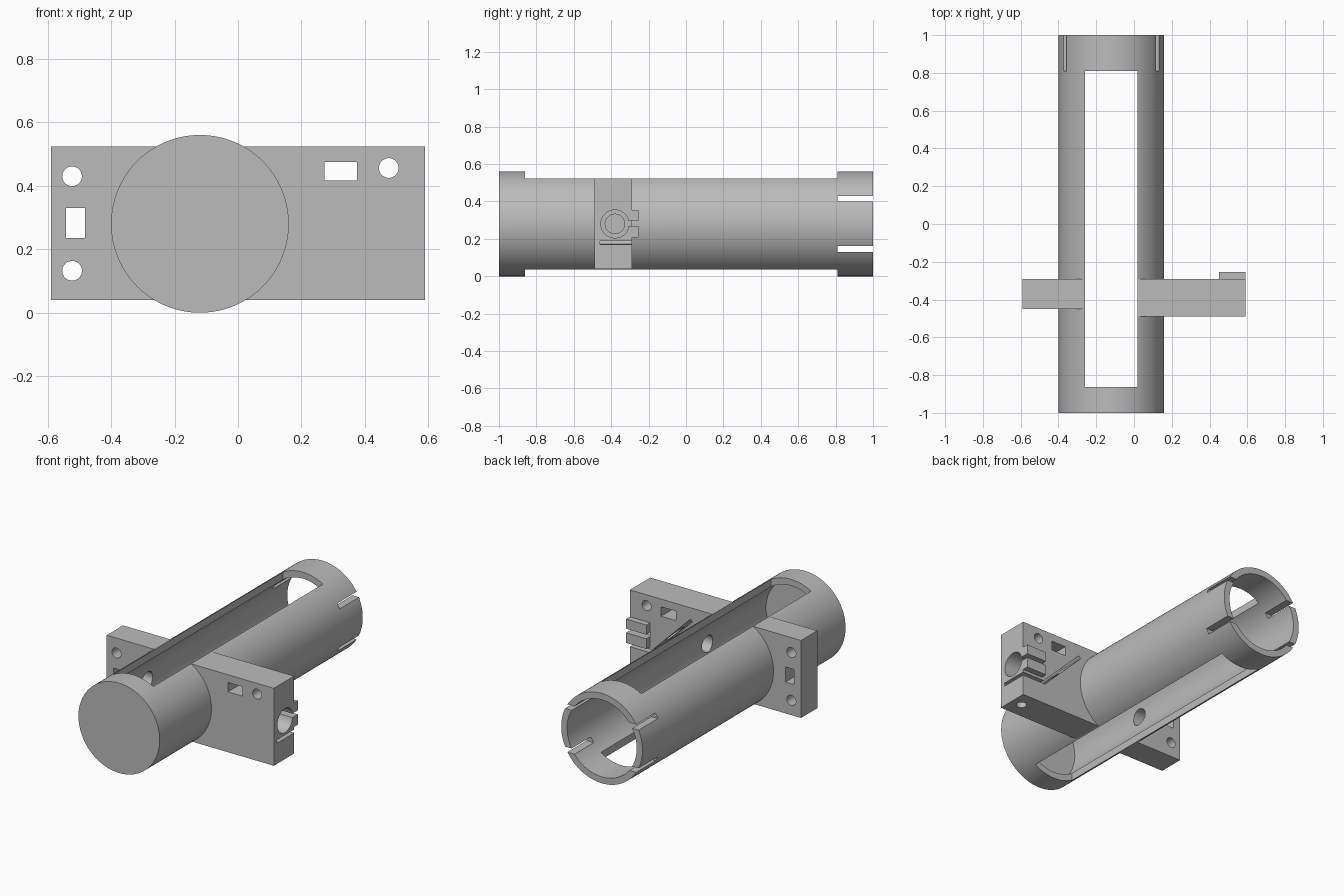
import bpy, math
from mathutils import Vector

cube = bpy.data.objects.get("Cube")
if cube:
    bpy.data.objects.remove(cube, do_unlink=True)

grey = bpy.data.materials.new("plain grey")
grey.use_nodes = True
COLOUR = (0.5, 0.5, 0.5, 1)
grey.diffuse_color = COLOUR
grey.node_tree.nodes["Principled BSDF"].inputs["Base Color"].default_value = COLOUR

CX, CZ, R, BORE = -0.12, 0.28, 0.28, 0.24    # tube axis and radii
ROD_Y = -0.38                                # cross rod position
BACK = -0.29                                 # back face of the side blocks


def box(name, x, y, z):
    """Box from (min, max) ranges."""
    bpy.ops.mesh.primitive_cube_add(size=1)
    ob = bpy.context.object
    ob.name = name
    for v in ob.data.vertices:
        v.co = Vector([r[0] if c < 0 else r[1] for c, r in zip(v.co, (x, y, z))])
    return ob


def rod(name, radius, start, end, sides=48):
    """Cylinder between two points."""
    a, b = Vector(start), Vector(end)
    bpy.ops.mesh.primitive_cylinder_add(vertices=sides, radius=radius, depth=(b - a).length,
                                        location=(a + b) / 2)
    ob = bpy.context.object
    ob.name = name
    ob.rotation_euler = (b - a).to_track_quat('Z', 'Y').to_euler()
    bpy.ops.object.transform_apply(location=True, rotation=True, scale=True)
    return ob


def cut(target, cutters):
    """Subtract each cutter, then discard it."""
    for c in cutters:
        c.hide_render = True
        bpy.ops.object.select_all(action='DESELECT')
        bpy.context.view_layer.objects.active = target
        target.select_set(True)
        mod = target.modifiers.new("cut", 'BOOLEAN')
        mod.operation = 'DIFFERENCE'
        mod.solver = 'EXACT'
        mod.object = c
        bpy.ops.object.modifier_apply(modifier=mod.name)
        bpy.data.objects.remove(c, do_unlink=True)


def finish(ob):
    ob.data.materials.clear()
    ob.data.materials.append(grey)
    bpy.ops.object.select_all(action='DESELECT')
    bpy.context.view_layer.objects.active = ob
    ob.select_set(True)
    bpy.ops.object.shade_smooth_by_angle(angle=math.radians(30))


def y_hole(x, z, radius=0.031):
    return rod("hole_cutter", radius, (x, -0.7, z), (x, 0, z))


def rod_hole():
    return rod("rod_cutter", 0.052, (-0.47, ROD_Y, CZ), (0.7, ROD_Y, CZ))


def tube_clearance():
    return rod("clearance_cutter", R - 0.015, (CX, -1.2, CZ), (CX, 1.2, CZ), 128)


# Main tube: closed front, open back, long windows above and below
tube = rod("main_tube", R, (CX, -1, CZ), (CX, 1, CZ), 128)
cutters = [rod("bore_cutter", BORE, (CX, -0.96, CZ), (CX, 1.2, CZ), 128),
           box("window_cutter", (CX - 0.1385, CX + 0.1385), (-0.862, 0.81), (-0.1, 0.7)),
           rod_hole()]
# Spring slots at the open end
for side in (-1, 1):
    z = CZ + side * 0.134
    cutters.append(box("slot_cutter", (-0.6, 0.4), (0.81, 1.1), (z - 0.015, z + 0.015)))
cut(tube, cutters)
finish(tube)

# Narrow wing on the right with two screw holes and a square slot
wing = box("right_wing", (-0.59, CX - 0.139), (-0.45, BACK), (0.04, 0.523))
cut(wing, [tube_clearance(), rod_hole(), y_hole(-0.523, 0.43), y_hole(-0.523, 0.132),
           box("slot_cutter", (-0.542, -0.483), (-0.7, 0), (0.235, 0.33))])
finish(wing)

# Wide block on the left with the rod socket, wire groove and holes
block = box("left_block", (CX + 0.139, 0.59), (-0.49, BACK), (0.04, 0.523))
groove_diag = box("groove_cutter", (-0.19, 0.19), (-0.46, -0.2), (-0.01, 0.01))
groove_diag.rotation_euler.y = math.radians(45)
groove_diag.location = (0.30, 0, 0.31)
cut(block, [tube_clearance(), rod_hole(),
            rod("socket_cutter", 0.075, (0.45, ROD_Y, CZ), (0.7, ROD_Y, CZ)),
            box("clamp_slit_cutter", (0.45, 0.7), (ROD_Y, -0.2), (0.27, 0.295)),
            box("groove_cutter", (0.43, 0.7), (-0.46, -0.2), (0.169, 0.189)),
            groove_diag,
            rod("screw_cutter", 0.03, (0.52, -0.39, -0.1), (0.52, -0.39, 0.175)),
            y_hole(0.475, 0.456),
            box("slot_cutter", (0.273, 0.375), (-0.7, 0), (0.416, 0.475))])
finish(block)

# Clamp lugs behind the socket
for name, z in (("upper_clamp_lug", (0.295, 0.355)), ("lower_clamp_lug", (0.206, 0.27))):
    finish(box(name, (0.45, 0.59), (BACK - 0.008, -0.253), z))
